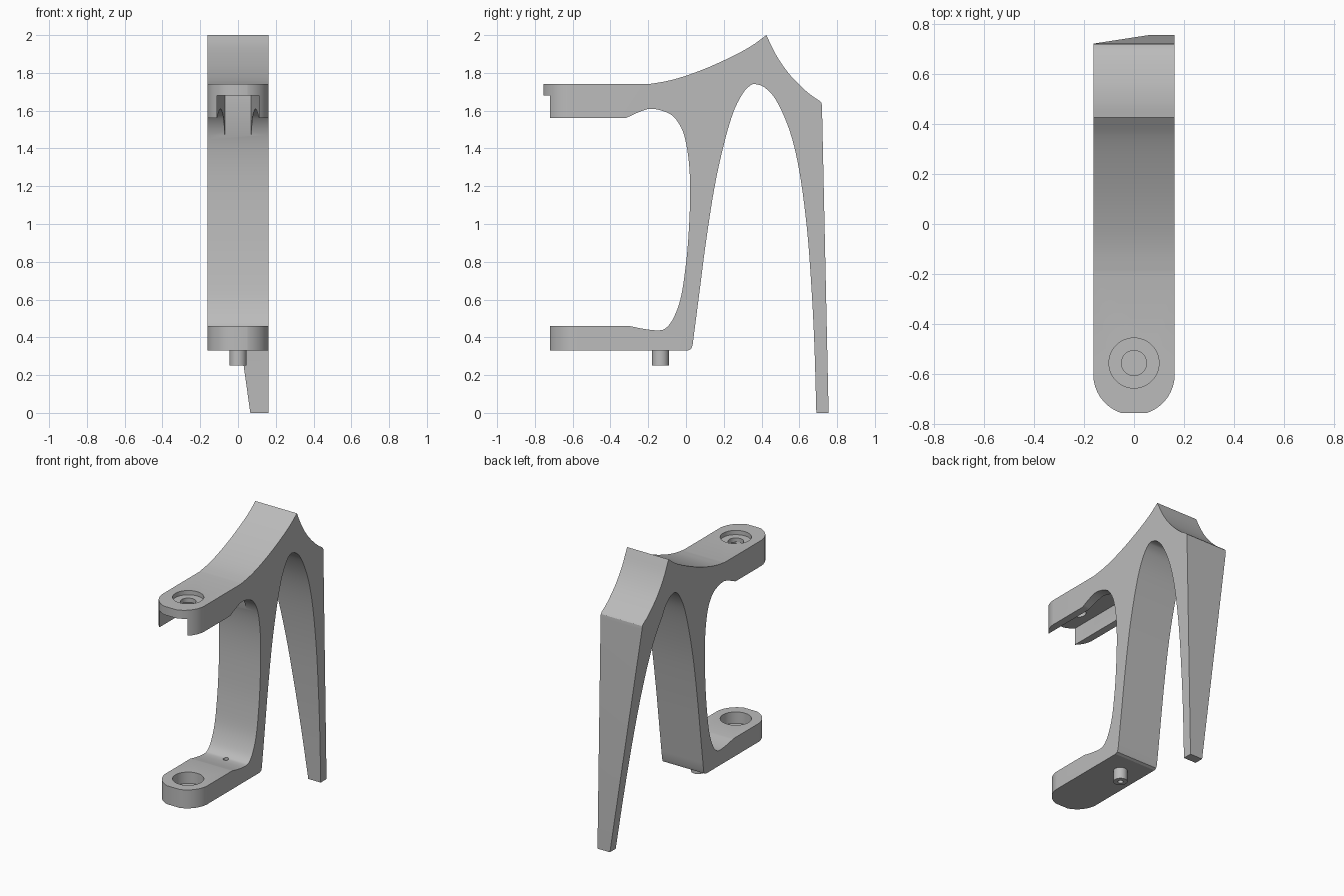
import bpy, bmesh, math
from mathutils import Vector, Matrix

if "Cube" in bpy.data.objects:
    bpy.data.objects.remove(bpy.data.objects["Cube"])

HALF = 0.162     # half width of the bracket
ARM_TOP = 1.74

grey = bpy.data.materials.new("plain grey")
grey.use_nodes = True
colour = (0.5, 0.5, 0.5, 1)
grey.diffuse_color = colour
grey.node_tree.nodes["Principled BSDF"].inputs["Base Color"].default_value = colour


def finish(name, bm):
    bmesh.ops.recalc_face_normals(bm, faces=bm.faces)
    mesh = bpy.data.meshes.new(name)
    bm.to_mesh(mesh)
    bm.free()
    mesh.materials.append(grey)
    obj = bpy.data.objects.new(name, mesh)
    bpy.context.collection.objects.link(obj)
    return obj


def prism(name, outline, place, low, high):
    """Extrude a 2D outline; place(u, v, w) gives the 3D point."""
    bm = bmesh.new()
    face = bm.faces.new([bm.verts.new(place(u, v, low)) for u, v in outline])
    new = bmesh.ops.extrude_face_region(bm, geom=[face])["geom"]
    shift = Vector(place(0, 0, high)) - Vector(place(0, 0, low))
    bmesh.ops.translate(bm, vec=shift, verts=[g for g in new if isinstance(g, bmesh.types.BMVert)])
    return finish(name, bm)


def cylinder(name, radius, y, low, high):
    bm = bmesh.new()
    bmesh.ops.create_cone(bm, cap_ends=True, segments=48, radius1=radius, radius2=radius,
                          depth=high - low, matrix=Matrix.Translation((0, y, (low + high) / 2)))
    return finish(name, bm)


def combine(target, tool, operation="DIFFERENCE"):
    mod = target.modifiers.new("cut", "BOOLEAN")
    mod.operation = operation
    mod.solver = "EXACT"
    mod.object = tool
    bpy.context.view_layer.objects.active = target
    bpy.ops.object.modifier_apply(modifier=mod.name)
    bpy.data.objects.remove(tool)


def spline(points, steps=5):
    """Smooth curve through the points."""
    p = [Vector(q) for q in points]
    p = [2 * p[0] - p[1]] + p + [2 * p[-1] - p[-2]]
    out = []
    for a, b, c, d in zip(p, p[1:], p[2:], p[3:]):
        for i in range(steps):
            t = i / steps
            out.append(0.5 * (2 * b + (c - a) * t + (2 * a - 5 * b + 4 * c - d) * t * t
                              + (3 * b - a - 3 * c + d) * t ** 3))
    return [tuple(q) for q in out] + [tuple(points[-1])]


def side(y, z, x):
    return (x, y, z)


def plan(x, y, z):
    return (x, y, z)


def front(x, z, y):
    return (x, y, z)


# Side profile of the whole bracket
arch = spline([(0.035, 0.36), (0.07, 0.63), (0.105, 0.9), (0.15, 1.19), (0.2, 1.42), (0.25, 1.59),
               (0.3, 1.69), (0.34, 1.733), (0.37, 1.74), (0.42, 1.72), (0.48, 1.65), (0.55, 1.49),
               (0.6, 1.28), (0.64, 0.98), (0.665, 0.65), (0.68, 0.35), (0.69, 0)])
back = spline([(0.71, 1.65), (0.64, 1.7), (0.55, 1.79), (0.48, 1.89), (0.425, 2)])
top = spline([(0.425, 2), (0.35, 1.945), (0.25, 1.89), (0.12, 1.83), (0, 1.785), (-0.1, 1.757), (-0.2, ARM_TOP)])
throat = spline([(-0.32, 1.56), (-0.24, 1.596), (-0.18, 1.61), (-0.1, 1.59), (-0.05, 1.55), (-0.01, 1.47),
                 (0.015, 1.33), (0.022, 1.15), (0.012, 0.92), (-0.005, 0.75), (-0.03, 0.6),
                 (-0.07, 0.495), (-0.11, 0.447), (-0.15, 0.437), (-0.22, 0.444), (-0.3, 0.46)])
profile = ([(-0.72, 0.33), (0.01, 0.33), (0.027, 0.338)] + arch + [(0.755, 0), (0.72, 1.62), (0.718, 1.64)]
           + back + top[1:] + [(-0.755, ARM_TOP), (-0.755, 1.56)] + throat + [(-0.72, 0.46)])
bracket = prism("bracket_body", profile, side, -HALF, HALF)

# Rounded arm ends
for centre, low, high in ((-0.6, 1.4, 1.9), (-0.565, 0.2, 0.6)):
    radius = HALF + 0.0005
    arc = [(radius * math.cos(a), centre - radius * math.sin(a))
           for a in (math.pi * i / 40 for i in range(41))]
    rim = [(-0.3, centre), (-0.3, -0.95), (0.3, -0.95), (0.3, centre)]
    combine(bracket, prism("end_cutter", rim + arc, plan, low, high))

# Slot under the upper arm, narrowing toward the column
slot = [(-0.11, -0.9), (0.11, -0.9), (0.11, -0.31), (0.07, -0.01), (-0.07, -0.01), (-0.11, -0.31)]
combine(bracket, prism("slot_cutter", slot, plan, 1.3, 1.68))

# Rear leg tapers toward one side
wedge = [(-0.163, 1.63), (0.079, -0.1), (-0.4, -0.1), (-0.4, 1.63)]
combine(bracket, prism("leg_cutter", wedge, front, 0.45, 1))

# Locating pin under the lower arm, then all the round holes
combine(bracket, cylinder("pin", 0.045, -0.135, 0.25, 0.36), "UNION")
for radius, y, low, high in ((0.1, -0.555, 1.71, 1.8), (0.05, -0.555, 1.6, 1.8),
                             (0.1, -0.555, 0.38, 0.6), (0.018, -0.135, 0.2, 0.6)):
    combine(bracket, cylinder("hole_cutter", radius, y, low, high))

bpy.ops.object.select_all(action="DESELECT")
bracket.select_set(True)
bpy.context.view_layer.objects.active = bracket
bpy.ops.object.shade_smooth_by_angle(angle=math.radians(25))
